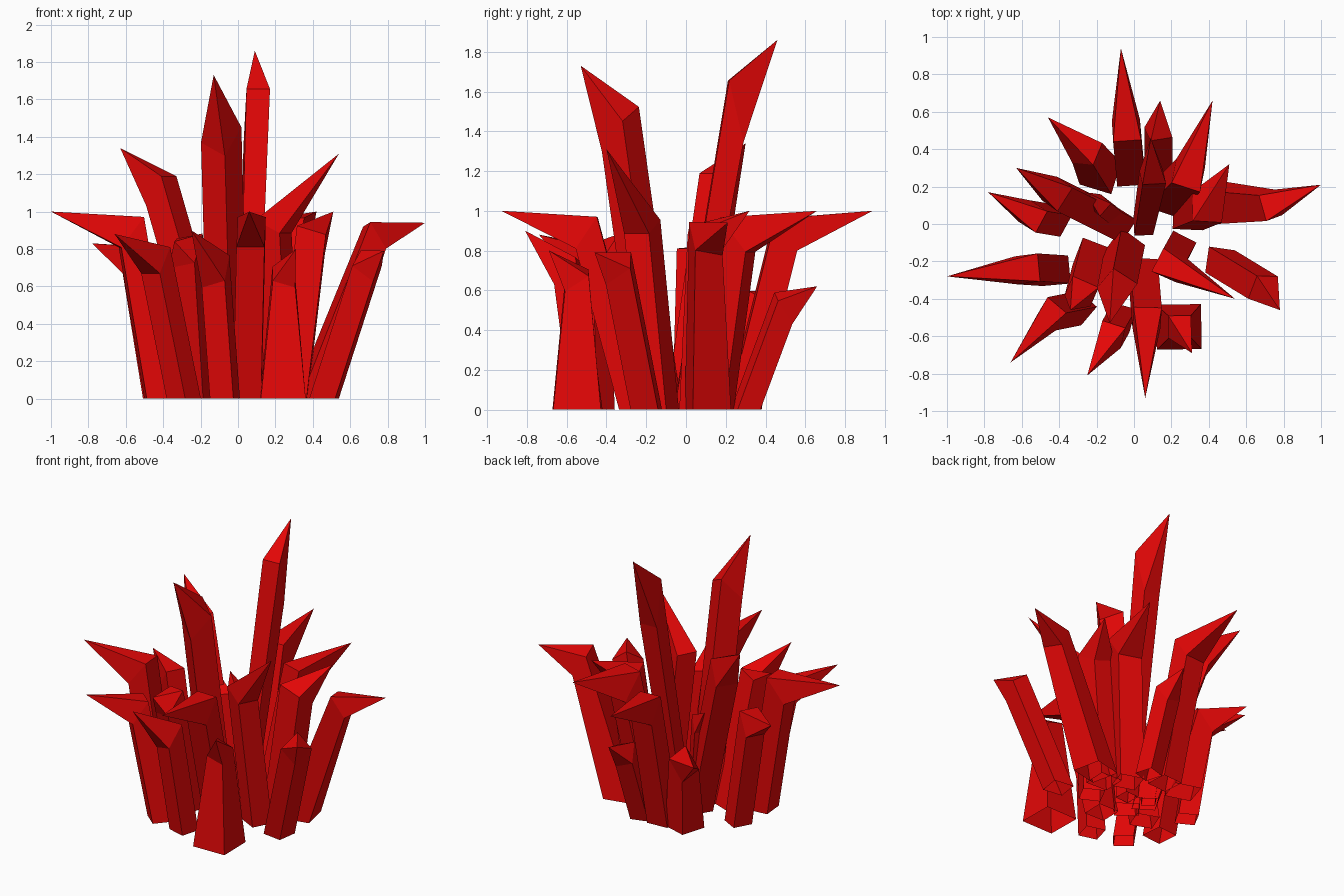
import bpy
import bmesh
from math import cos, sin, pi, radians
from mathutils import Vector

default_cube = bpy.data.objects.get("Cube")
if default_cube:
    bpy.data.objects.remove(default_cube, do_unlink=True)

# One deep red for the whole cluster
RED = (0.78, 0.002, 0.002, 1.0)
red = bpy.data.materials.new("crystal_red")
red.use_nodes = True
red.diffuse_color = RED
red.node_tree.nodes["Principled BSDF"].inputs["Base Color"].default_value = RED


def crystal(name, base, shoulder, tip, width=0.08, flare=1.0, twist=0, slant=1.1):
    """Open-bottomed four-sided leaning shaft, cut at a slant and drawn out to an off-centre point."""
    base, shoulder, tip = Vector((*base, 0)), Vector(shoulder), Vector(tip)
    axis = (shoulder - base).normalized()
    outward = tip - shoulder
    outward.z = 0
    outward.normalize()
    sideways = Vector((-outward.y, outward.x, 0))
    bm = bmesh.new()
    lower, upper = [], []
    for i in range(4):
        angle = pi / 4 + i * pi / 2 + radians(twist)
        reach = width * 2 ** 0.5
        a, b = reach * cos(angle), reach * sin(angle)
        offset = outward * a + sideways * b
        lower.append(bm.verts.new(base + offset * flare))
        upper.append(bm.verts.new(shoulder + offset - axis * slant * a))
    apex = bm.verts.new(tip)
    for i in range(4):
        j = (i + 1) % 4
        bm.faces.new((lower[i], lower[j], upper[j], upper[i]))
        bm.faces.new((upper[i], upper[j], apex))
    mesh = bpy.data.meshes.new(name)
    bm.to_mesh(mesh)
    bm.free()
    mesh.materials.append(red)
    obj = bpy.data.objects.new(name, mesh)
    bpy.context.collection.objects.link(obj)


# Two tall central crystals
crystal("tall_crystal_back", base=(0.05, -0.01), shoulder=(0.1, 0.25, 1.5),
        tip=(0.09, 0.46, 1.86), width=0.063, flare=0.8, slant=2.5)
crystal("tall_crystal_front", base=(-0.05, -0.13), shoulder=(-0.09, -0.33, 1.41),
        tip=(-0.13, -0.53, 1.73), width=0.078, twist=-25)

# Back crystals
crystal("back_middle_crystal", base=(-0.02, 0.28), shoulder=(-0.04, 0.5, 0.88),
        tip=(-0.07, 0.94, 1.0), width=0.075)
crystal("back_short_crystal", base=(0.13, 0.3), shoulder=(0.13, 0.49, 0.51),
        tip=(0.14, 0.66, 0.62), width=0.06, twist=20)
crystal("back_left_crystal", base=(0.17, 0.14), shoulder=(0.29, 0.26, 0.88),
        tip=(0.42, 0.66, 1.0), width=0.08)
crystal("back_right_crystal", base=(-0.18, 0.27), shoulder=(-0.25, 0.38, 0.5),
        tip=(-0.46, 0.57, 0.6), width=0.068, flare=1.3, twist=25)

# Crystals on the right side
crystal("right_high_crystal", base=(-0.09, 0.0), shoulder=(-0.41, 0.16, 1.11),
        tip=(-0.63, 0.3, 1.34), width=0.075)
crystal("right_low_crystal", base=(-0.42, 0.02), shoulder=(-0.54, 0.04, 0.74),
        tip=(-0.78, 0.17, 0.83), width=0.065)
crystal("right_long_crystal", base=(-0.42, -0.25), shoulder=(-0.57, -0.24, 0.89),
        tip=(-1.0, -0.28, 1.0), width=0.075)
crystal("right_inner_crystal", base=(-0.09, 0.03), shoulder=(-0.18, 0.1, 0.66),
        tip=(-0.26, 0.17, 0.78), width=0.045)

# Front crystals
crystal("front_right_crystal", base=(-0.29, -0.45), shoulder=(-0.44, -0.48, 0.74),
        tip=(-0.66, -0.74, 0.88), width=0.065)
crystal("front_right_inner_crystal", base=(-0.23, -0.17), shoulder=(-0.28, -0.36, 0.79),
        tip=(-0.34, -0.46, 0.84), width=0.075, twist=10)
crystal("front_bent_crystal", base=(-0.07, -0.5), shoulder=(-0.12, -0.59, 0.68),
        tip=(-0.25, -0.81, 0.9), width=0.065, twist=15)
crystal("front_middle_crystal", base=(0.05, -0.26), shoulder=(0.07, -0.5, 0.89),
        tip=(0.06, -0.93, 1.0), width=0.075)
crystal("front_wide_crystal", base=(0.24, -0.55), shoulder=(0.245, -0.55, 0.65),
        tip=(0.31, -0.69, 0.8), width=0.06, flare=2.0, twist=-24, slant=0.7)

# Crystals on the left side
crystal("left_high_crystal", base=(0.24, -0.13), shoulder=(0.19, -0.22, 0.92),
        tip=(0.54, -0.4, 1.31), width=0.07, slant=0.5)
crystal("left_front_crystal", base=(0.46, -0.2), shoulder=(0.69, -0.34, 0.71),
        tip=(0.78, -0.46, 0.79), width=0.07, twist=45, slant=0.9)
crystal("left_long_crystal", base=(0.41, 0.11), shoulder=(0.73, 0.1, 0.86),
        tip=(1.0, 0.21, 0.94), width=0.07, flare=1.4, twist=-10)
crystal("left_inner_crystal", base=(0.29, 0.05), shoulder=(0.39, 0.09, 0.85),
        tip=(0.51, 0.32, 1.0), width=0.08, twist=25, slant=0.7)
